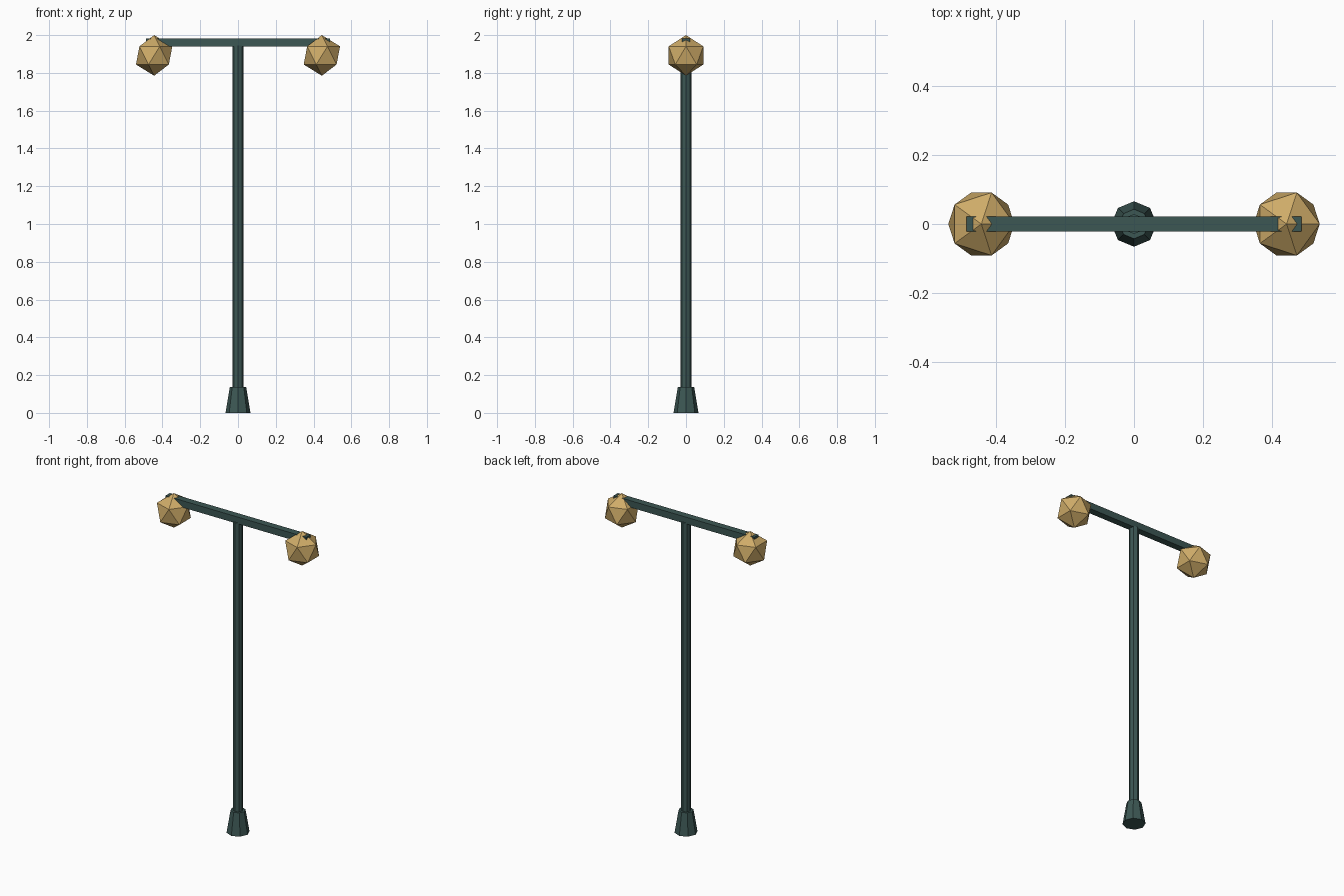
import bpy

cube = bpy.data.objects.get("Cube")
if cube:
    bpy.data.objects.remove(cube, do_unlink=True)


def make_material(name, colour):
    mat = bpy.data.materials.new(name)
    mat.use_nodes = True
    mat.diffuse_color = colour
    mat.node_tree.nodes["Principled BSDF"].inputs["Base Color"].default_value = colour
    return mat


def finish(name, mat):
    obj = bpy.context.object
    obj.name = name
    obj.data.materials.append(mat)
    return obj


def post_section(name, r_bottom, r_top, z0, z1, mat):
    bpy.ops.mesh.primitive_cone_add(vertices=8, radius1=r_bottom, radius2=r_top,
                                    depth=z1 - z0, location=(0, 0, (z0 + z1) / 2))
    return finish(name, mat)


green = make_material("dark green metal", (0.045, 0.095, 0.088, 1))
amber = make_material("amber glass", (0.62, 0.41, 0.14, 1))

# Flared foot and slim octagonal pole
post_section("base", 0.066, 0.043, 0, 0.138, green)
post_section("pole", 0.029, 0.029, 0.05, 1.945, green)

# Square crossbar running through both lamps
bpy.ops.mesh.primitive_cube_add(size=1, location=(0, 0, 1.96))
arm = finish("crossbar", green)
arm.scale = (0.974, 0.043, 0.042)

# Faceted lamp globes, both turned the same way
for side, x in (("left", 0.444), ("right", -0.444)):
    bpy.ops.mesh.primitive_ico_sphere_add(subdivisions=1, radius=0.1075,
                                          location=(x, 0, 1.8925))
    finish(side + "_lamp", amber)
